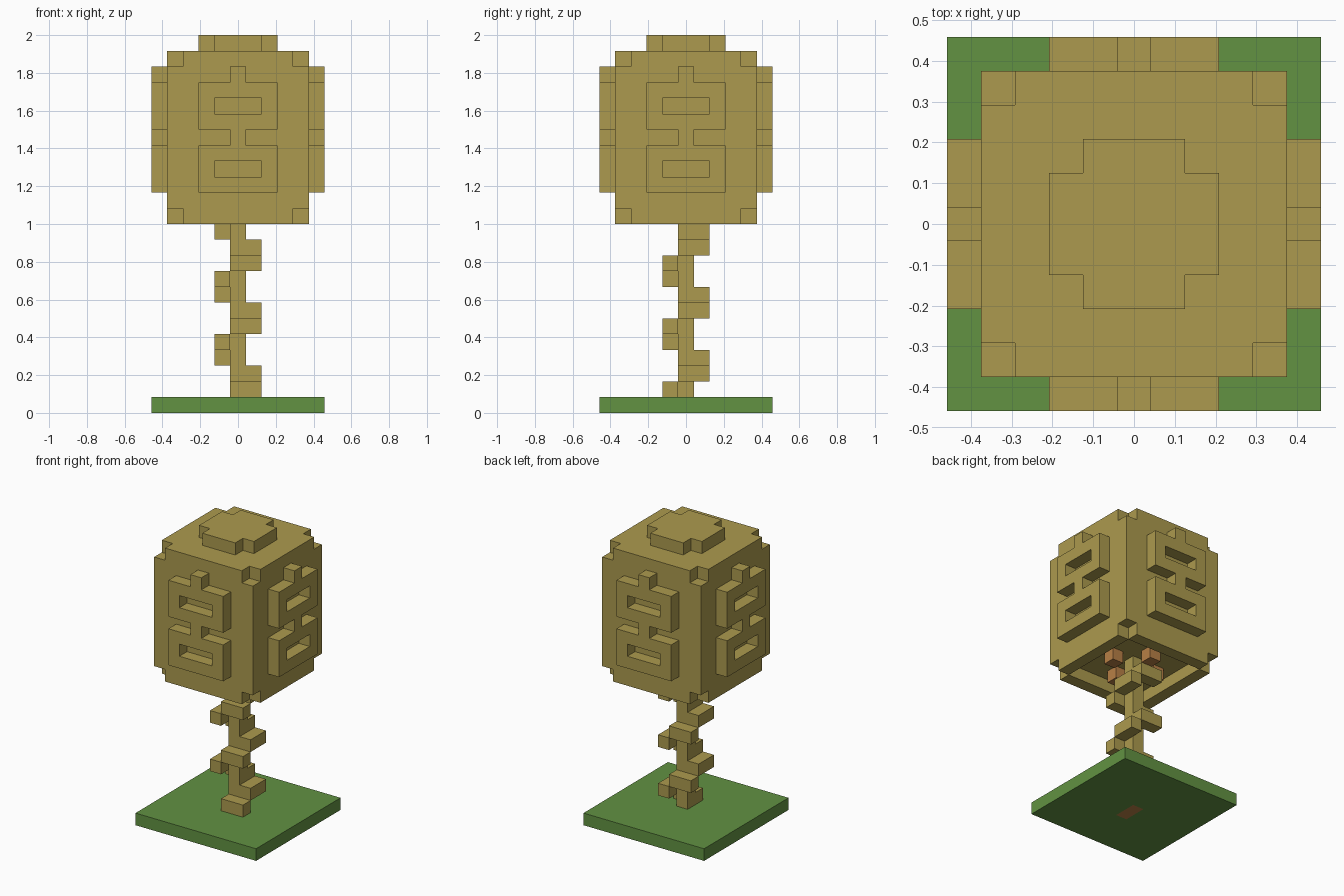
import bpy, bmesh
from mathutils import Vector

UNIT = 2 / 24  # edge length of one block

old = bpy.data.objects.get("Cube")
if old:
    bpy.data.objects.remove(old, do_unlink=True)


def make_material(name, rgb):
    """Flat material from display colour values (0-255)."""
    color = [((c / 255 + 0.055) / 1.055) ** 2.4 for c in rgb] + [1]
    mat = bpy.data.materials.new(name)
    mat.use_nodes = True
    mat.diffuse_color = color
    bsdf = next(n for n in mat.node_tree.nodes if n.type == 'BSDF_PRINCIPLED')
    bsdf.inputs["Base Color"].default_value = color
    return mat


def block(xs, ys, zs):
    """Set of cells filling inclusive ranges."""
    return {(x, y, z)
            for x in range(xs[0], xs[1] + 1)
            for y in range(ys[0], ys[1] + 1)
            for z in range(zs[0], zs[1] + 1)}


def quarter_turns(cells):
    """The cells repeated on all four sides."""
    out = set()
    for _ in range(4):
        out |= cells
        cells = {(-y, x, z) for x, y, z in cells}
    return out


def build_part(name, cells, mat):
    """Mesh the outer skin of a set of cells."""
    bm = bmesh.new()
    for cell in sorted(cells):
        for axis in range(3):
            for sign in (-1, 1):
                step = [0, 0, 0]
                step[axis] = sign
                if tuple(c + s for c, s in zip(cell, step)) in cells:
                    continue
                n = Vector(step)
                u = Vector([float(i == (axis + 1) % 3) for i in range(3)])
                v = n.cross(u)
                mid = Vector(cell) + Vector((0, 0, 0.5)) + n / 2
                corners = [mid - (u + v) / 2, mid + (u - v) / 2,
                           mid + (u + v) / 2, mid - (u - v) / 2]
                bm.faces.new([bm.verts.new(c * UNIT) for c in corners])
    bmesh.ops.remove_doubles(bm, verts=bm.verts, dist=UNIT / 100)
    mesh = bpy.data.meshes.new(name)
    bm.to_mesh(mesh)
    bm.free()
    mesh.materials.append(mat)
    obj = bpy.data.objects.new(name, mesh)
    bpy.context.collection.objects.link(obj)
    return obj


khaki = make_material("khaki wood", (172, 154, 78))
green = make_material("grass green", (98, 146, 66))
brown = make_material("orange brown", (184, 128, 70))

# Ground slab with the root let into its underside
root = block((0, 0), (-1, 0), (0, 0))
build_part("ground_slab", block((-5, 5), (-5, 5), (0, 0)) - root, green)
build_part("root", root, brown)

# Central post with two-block steps winding round it
build_part("post", block((0, 0), (0, 0), (1, 12)), khaki)
steps = set()
turn = [(0, -1), (1, -1)]
for z in range(1, 12):
    steps |= {(x, y, z) for x, y in turn}
    turn = [(-y, x) for x, y in turn]
build_part("spiral_steps", steps, khaki)

# Head: box with clipped corners and a shallow recess underneath
corners = {(x, y, z) for x in (-4, 4) for y in (-4, 4) for z in (12, 22)}
recess = block((-3, 3), (-3, 3), (12, 12))
build_part("head", block((-4, 4), (-4, 4), (12, 22)) - corners - recess, khaki)

# Raised cap on top
build_part("top_cap", block((-2, 2), (-1, 1), (23, 23))
           | block((-1, 1), (-2, 2), (23, 23)), khaki)

# Two stacked frames with a link and a nub, on every side
emblem = set()
for z in (14, 18):
    emblem |= block((-2, 2), (-5, -5), (z, z + 2))
    emblem -= block((-1, 1), (-5, -5), (z + 1, z + 1))
    emblem.add((0, -5, z + 3))
build_part("side_frames", quarter_turns(emblem), khaki)

# Four small blocks hanging in the recess
build_part("hanging_blocks", quarter_turns({(2, 0, 12)}), brown)
